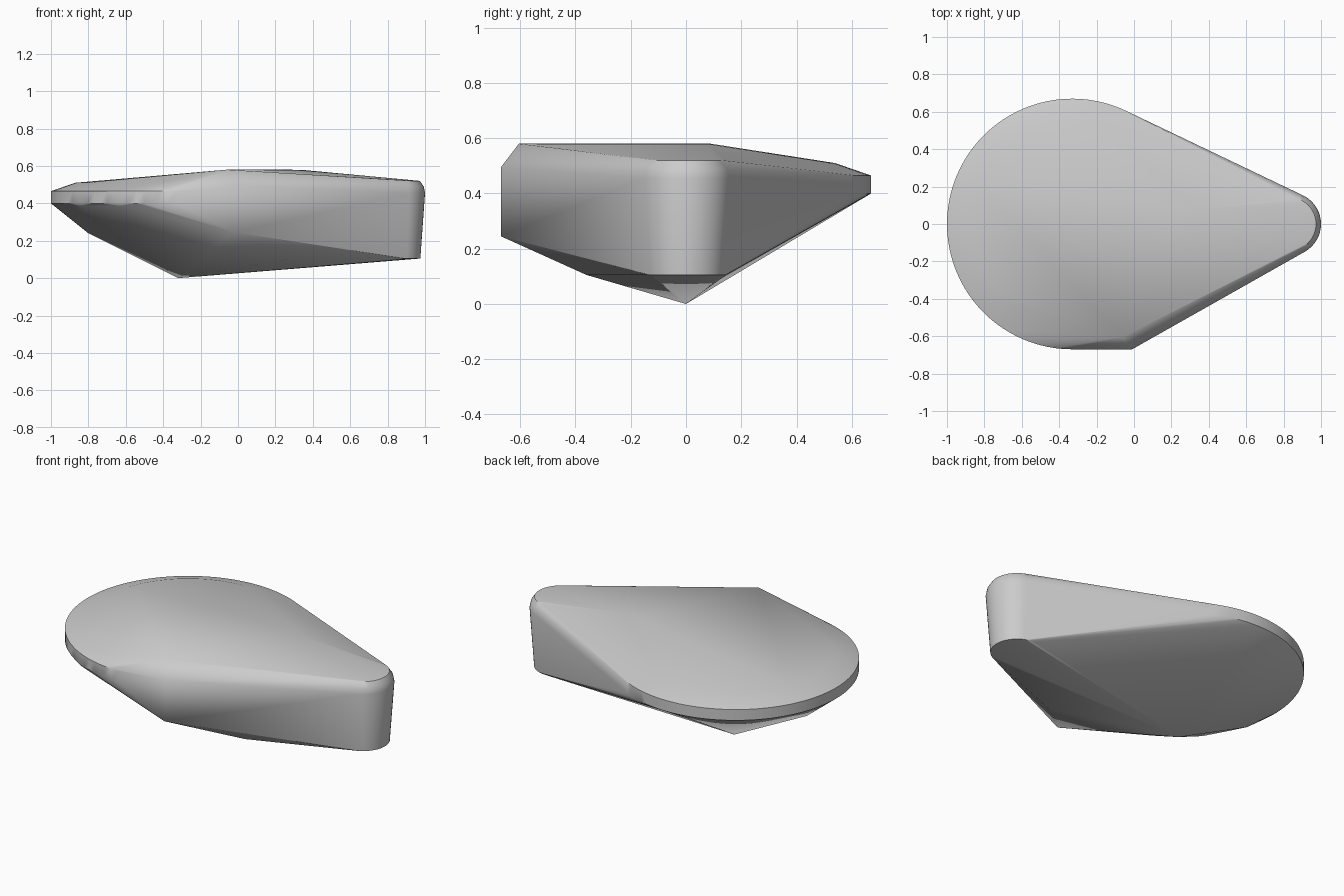
import bpy, bmesh
from math import cos, sin, tau, radians

cube = bpy.data.objects.get("Cube")
if cube:
    bpy.data.objects.remove(cube)

grey = bpy.data.materials.new("plain grey")
grey.use_nodes = True
colour = (0.6, 0.6, 0.6, 1)
grey.diffuse_color = colour
grey.node_tree.nodes["Principled BSDF"].inputs["Base Color"].default_value = colour

bm = bmesh.new()


def ring(x, radius, z, sides):
    """Horizontal circle of points centred on the long axis."""
    for i in range(sides):
        a = tau * i / sides
        bm.verts.new((x + radius * cos(a), radius * sin(a), z))


# Wide round end: thin rim with a chamfered top
ring(-0.33, 0.67, 0.40, 96)
ring(-0.33, 0.67, 0.465, 96)
ring(-0.33, 0.54, 0.51, 96)

# Narrow tall end: tapered post with a rounded top edge
ring(0.83, 0.145, 0.105, 48)
ring(0.83, 0.17, 0.455, 48)
ring(0.83, 0.163, 0.49, 48)
ring(0.83, 0.143, 0.52, 48)

# Side corner, top ridge and keel points
for point in [
    (-0.02, -0.67, 0.245), (-0.01, -0.67, 0.495), (-0.06, -0.605, 0.58),
    (0.25, 0.09, 0.58), (0.34, 0.08, 0.579),
    (-0.32, 0, 0), (0.30, -0.36, 0.105), (-0.80, 0, 0.24),
    (-0.84, -0.42, 0.385), (-0.63, -0.59, 0.385),
]:
    bm.verts.new(point)

# Wrap everything in one taut skin
hull = bmesh.ops.convex_hull(bm, input=bm.verts[:])
spare = {v for v in hull["geom_interior"] + hull["geom_unused"]
         if isinstance(v, bmesh.types.BMVert)}
bmesh.ops.delete(bm, geom=list(spare), context="VERTS")
bmesh.ops.delete(bm, geom=[v for v in bm.verts if not v.link_faces], context="VERTS")
bmesh.ops.dissolve_limit(bm, angle_limit=radians(0.2), verts=bm.verts[:], edges=bm.edges[:])
bmesh.ops.recalc_face_normals(bm, faces=bm.faces[:])

mesh = bpy.data.meshes.new("teardrop_body")
bm.to_mesh(mesh)
bm.free()
mesh.materials.append(grey)
body = bpy.data.objects.new("teardrop_body", mesh)
bpy.context.collection.objects.link(body)

# Smooth shading with crisp rim edges
bpy.ops.object.select_all(action="DESELECT")
body.select_set(True)
bpy.context.view_layer.objects.active = body
bpy.ops.object.shade_smooth_by_angle(angle=radians(35))
